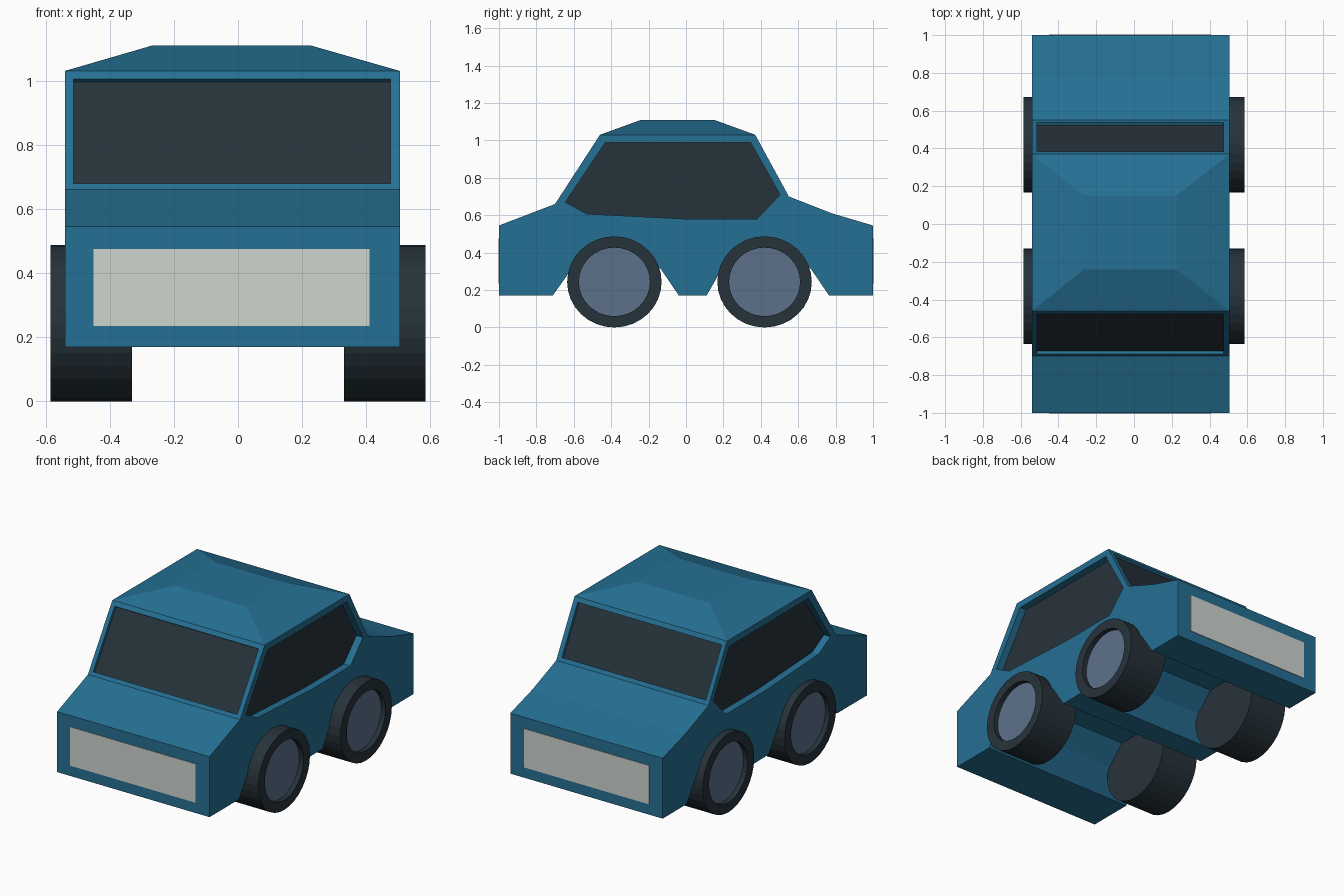
import bpy, bmesh, math
from mathutils import Vector

if "Cube" in bpy.data.objects:
    bpy.data.objects.remove(bpy.data.objects["Cube"])


def material(name, rgb):
    m = bpy.data.materials.new(name)
    m.diffuse_color = (*rgb, 1)
    m.use_nodes = True
    m.node_tree.nodes["Principled BSDF"].inputs["Base Color"].default_value = m.diffuse_color
    return m


BLUE = material("body blue", (0.0185, 0.162, 0.295))
DARK = material("dark rubber and glass", (0.0194, 0.0325, 0.043))
PALE = material("pale grey", (0.62, 0.66, 0.62))
STEEL = material("wheel steel", (0.108, 0.165, 0.26))


def finish(name, bm, *mats):
    bmesh.ops.recalc_face_normals(bm, faces=bm.faces)
    me = bpy.data.meshes.new(name)
    bm.to_mesh(me)
    bm.free()
    for m in mats:
        me.materials.append(m)
    ob = bpy.data.objects.new(name, me)
    bpy.context.collection.objects.link(ob)
    return ob


def prism(name, points, a, b, mat):
    """Solid between the polygon shifted by a and shifted by b."""
    bm = bmesh.new()
    low = [bm.verts.new(Vector(p) + Vector(a)) for p in points]
    high = [bm.verts.new(Vector(p) + Vector(b)) for p in points]
    bm.faces.new(low)
    bm.faces.new(high)
    n = len(points)
    for i in range(n):
        j = (i + 1) % n
        bm.faces.new((low[i], low[j], high[j], high[i]))
    return finish(name, bm, mat)


# Body: side profile with two wheel arches, extruded across the width
L, R = -0.54, 0.505


def arch(y):
    return [(y - 0.33, 0.17), (y - 0.23, 0.31), (y - 0.12, 0.42),
            (y + 0.12, 0.42), (y + 0.25, 0.31), (y + 0.345, 0.17)]


WHEELS_Y = (-0.383, 0.42)
profile = [(-1, 0.17)] + arch(WHEELS_Y[0]) + [(0.11, 0.17)] + arch(WHEELS_Y[1])[1:] + [
    (1, 0.17), (1, 0.545), (0.78, 0.61), (0.55, 0.70), (0.37, 1.03),
    (-0.46, 1.03), (-0.70, 0.66), (-1, 0.545)]
body = prism("body", [(0, y, z) for y, z in profile], (L, 0, 0), (R, 0, 0), BLUE)

# Roof: raise a smaller panel out of the flat top face
bm = bmesh.new()
bm.from_mesh(body.data)
roof = [f for f in bm.faces if f.calc_center_median().z > 1.02][0]
new = bmesh.ops.extrude_discrete_faces(bm, faces=[roof])["faces"][0]
for v in new.verts:
    v.co = (-0.265 if v.co.x < 0 else 0.225, -0.24 if v.co.y < 0 else 0.15, 1.11)
bm.to_mesh(body.data)
bm.free()


def window(name, points, inward):
    """Cut a recess into the body and lay a glass pane at its bottom."""
    inward = Vector(inward)
    cutter = prism(name + "_cutter", points, -inward, inward, BLUE)
    cutter.hide_render = True
    mod = body.modifiers.new(name, "BOOLEAN")
    mod.operation, mod.solver, mod.object = "DIFFERENCE", "EXACT", cutter
    bpy.context.view_layer.objects.active = body
    bpy.ops.object.modifier_apply(modifier=mod.name)
    bpy.data.objects.remove(cutter)
    prism(name, points, inward * 0.9, inward * 1.02, DARK)


# Windows
XL, XR = -0.513, 0.475
window("windscreen", [(XL, -0.687, 0.68), (XR, -0.687, 0.68),
                      (XR, -0.476, 1.005), (XL, -0.476, 1.005)], (0, 0.0168, -0.0109))
window("rear_window", [(XL, 0.538, 0.722), (XR, 0.538, 0.722),
                       (XR, 0.384, 1.005), (XL, 0.384, 1.005)], (0, -0.0176, -0.0096))
side = [(-0.43, 0.99), (0.345, 0.99), (0.503, 0.71), (0.38, 0.58),
        (0, 0.58), (-0.53, 0.607), (-0.645, 0.67)]
window("right_window", [(R, y, z) for y, z in side], (-0.05, 0, 0))
window("left_window", [(L, y, z) for y, z in side], (0.05, 0, 0))

# Pale grille and rear plates
for name, y in (("front_plate", -1), ("rear_plate", 1)):
    prism(name, [(-0.45, y, 0.235), (0.41, y, 0.235), (0.41, y, 0.475), (-0.45, y, 0.475)],
          (0, -0.003, 0), (0, 0.003, 0), PALE)


# Wheels: rings of a tyre with a sunken steel hub
def wheel(name, side, y, n=32):
    bm = bmesh.new()
    rings = []
    for x, r in ((0.33, 0.2525), (0.585, 0.2525), (0.585, 0.19), (0.555, 0.19)):
        rings.append([bm.verts.new((side * x,
                                    y + r * math.cos(2 * math.pi * i / n),
                                    0.2435 + 0.9643 * r * math.sin(2 * math.pi * i / n)))
                      for i in range(n)])
    for a, b in zip(rings, rings[1:]):
        for i in range(n):
            j = (i + 1) % n
            bm.faces.new((a[i], a[j], b[j], b[i]))
    bm.faces.new(rings[0])
    bm.faces.new(rings[-1]).material_index = 1
    finish(name, bm, DARK, STEEL)


for end, y in zip(("front", "rear"), WHEELS_Y):
    wheel(end + "_right_wheel", 1, y)
    wheel(end + "_left_wheel", -1, y)
